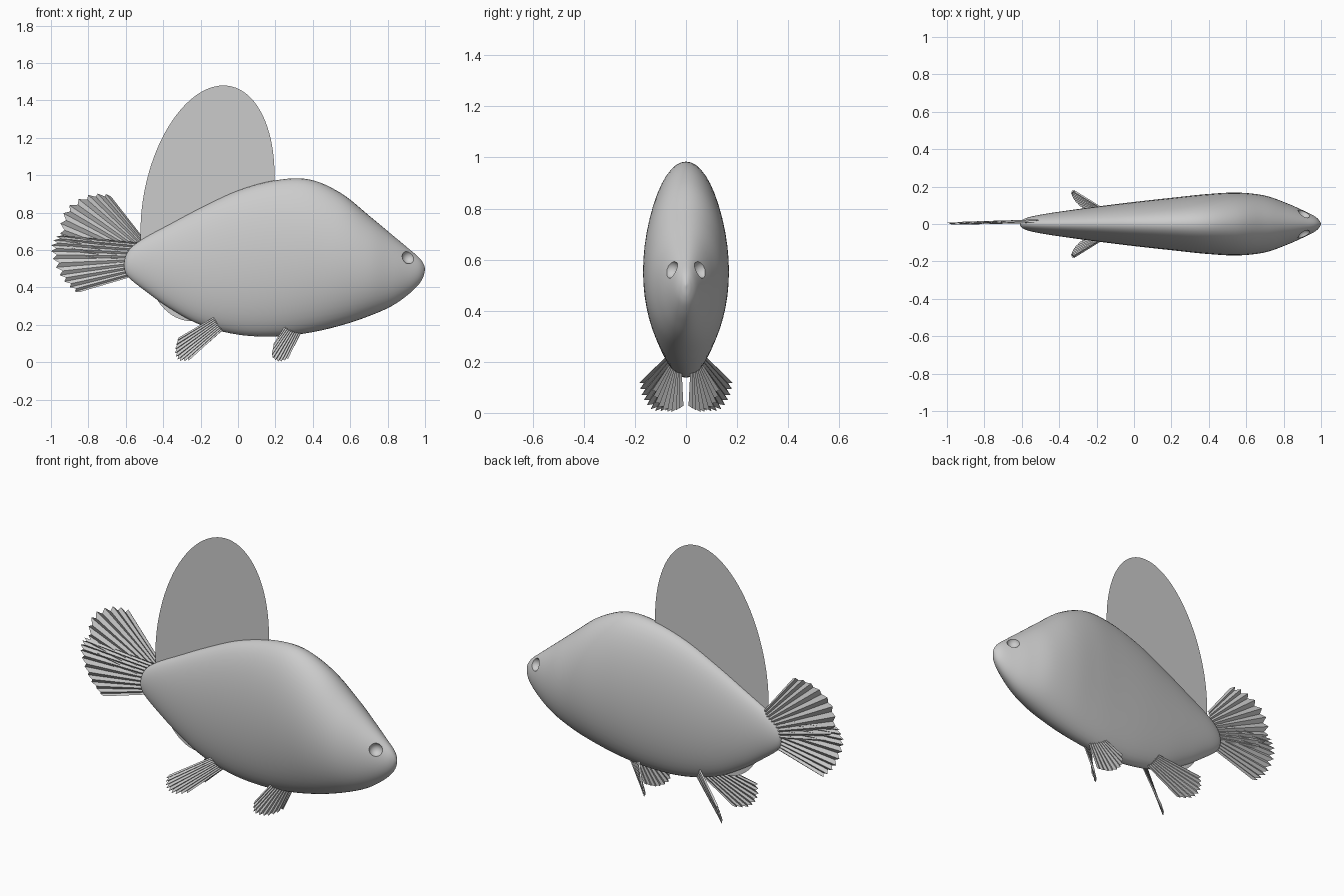
import bpy, bmesh, math
from mathutils import Vector

if "Cube" in bpy.data.objects:
    bpy.data.objects.remove(bpy.data.objects["Cube"])


def spline(pts, t):
    """Catmull-Rom through pts, t in 0..1."""
    n = len(pts) - 1
    i = min(int(t * n), n - 1)
    u = t * n - i
    p = [Vector(pts[max(0, min(n, k))]) for k in (i - 1, i, i + 1, i + 2)]
    return 0.5 * (2 * p[1] + (p[2] - p[0]) * u
                  + (2 * p[0] - 5 * p[1] + 4 * p[2] - p[3]) * u * u
                  + (3 * p[1] - p[0] - 3 * p[2] + p[3]) * u ** 3)


def make_object(name, bm):
    bmesh.ops.recalc_face_normals(bm, faces=bm.faces)
    mesh = bpy.data.meshes.new(name)
    bm.to_mesh(mesh)
    bm.free()
    obj = bpy.data.objects.new(name, mesh)
    bpy.context.collection.objects.link(obj)
    return obj


# Body: elliptical sections lofted along x (x, top z, bottom z, half width)
stations = [
    (-0.61, 0.525, 0.515, 0.002), (-0.60, 0.57, 0.475, 0.02),
    (-0.57, 0.615, 0.44, 0.034), (-0.50, 0.665, 0.385, 0.05),
    (-0.37, 0.735, 0.292, 0.07), (-0.20, 0.825, 0.20, 0.093),
    (0.00, 0.918, 0.148, 0.118), (0.20, 0.973, 0.138, 0.14),
    (0.38, 0.978, 0.158, 0.159), (0.55, 0.905, 0.197, 0.168),
    (0.70, 0.785, 0.247, 0.152), (0.82, 0.685, 0.30, 0.11),
    (0.91, 0.61, 0.362, 0.07), (0.965, 0.563, 0.415, 0.042),
    (0.99, 0.53, 0.455, 0.02), (1.00, 0.502, 0.495, 0.002)]
SIDES, RINGS = 48, 90
bm = bmesh.new()
rings = []
for k in range(RINGS + 1):
    x, top, bot, w = spline(stations, k / RINGS)
    rings.append([bm.verts.new((x, w * math.cos(a), (top + bot) / 2 + (top - bot) / 2 * math.sin(a)))
                  for a in (2 * math.pi * j / SIDES for j in range(SIDES))])
for r, s in zip(rings, rings[1:]):
    for j in range(SIDES):
        q = (j + 1) % SIDES
        bm.faces.new((r[j], r[q], s[q], s[j]))
bm.faces.new(rings[0])
bm.faces.new(rings[-1])
body = make_object("body", bm)

# Eye sockets: spherical hollows cut into both cheeks
bpy.context.view_layer.objects.active = body
for side in (-1, 1):
    bpy.ops.mesh.primitive_uv_sphere_add(segments=32, ring_count=16, radius=0.036,
                                         location=(0.912, side * 0.062, 0.563))
    cutter = bpy.context.object
    cutter.name = "eye_cutter"
    cutter.hide_render = True
    mod = body.modifiers.new("eye_socket", 'BOOLEAN')
    mod.operation = 'DIFFERENCE'
    mod.solver = 'EXACT'
    mod.object = cutter
    bpy.context.view_layer.objects.active = body
    bpy.ops.object.modifier_apply(modifier=mod.name)
    bpy.data.objects.remove(cutter)
bpy.ops.object.select_all(action='DESELECT')
body.select_set(True)
bpy.ops.object.shade_smooth_by_angle(angle=math.radians(35))

# Dorsal fin: flat slanted ellipse standing on the centre line
bm = bmesh.new()
bm.faces.new([bm.verts.new((-0.163 + 0.348 * math.cos(a) + 0.085 * math.sin(a), 0,
                            0.85 + 0.63 * math.sin(a)))
              for a in (2 * math.pi * j / 96 for j in range(96))])
make_object("dorsal_fin", bm)


def pleated_fin(name, base, tips, rays, depth, mirror=False):
    """Accordion-folded fan from a base line to a curved, serrated edge."""
    bm = bmesh.new()
    b0, b1 = Vector(base[0]), Vector(base[1])
    normal = (b1 - b0).cross(spline(tips, 0.5) - b0).normalized()
    for side in ((1, -1) if mirror else (1,)):
        prev = None
        for k in range(rays * 2 + 1):
            t = k / (rays * 2)
            fold = depth if k % 2 else -depth
            b = b0.lerp(b1, t)
            e = b.lerp(spline(tips, t), 1.0 if k % 2 else 0.94)
            pair = []
            for p, f in ((b, 0.6), (e, 1.0)):
                v = p + normal * fold * f
                pair.append(bm.verts.new((v.x, v.y * side, v.z)))
            if prev:
                bm.faces.new((prev[0], prev[1], pair[1], pair[0]))
            prev = pair
    return make_object(name, bm)


# Tail: two overlapping fans
pleated_fin("tail_upper", [(-0.51, 0.022, 0.67), (-0.57, 0.015, 0.52)],
            [(-0.69, 0.012, 0.90), (-0.80, 0.01, 0.895), (-0.92, 0.006, 0.82),
             (-0.95, 0.005, 0.69), (-0.88, 0.006, 0.58)], 10, 0.006)
pleated_fin("tail_lower", [(-0.52, 0.012, 0.64), (-0.56, 0.008, 0.46)],
            [(-0.97, 0.002, 0.68), (-1.00, 0.002, 0.60), (-0.95, 0.003, 0.46),
             (-0.865, 0.004, 0.37)], 10, 0.006)

# Paired belly fins, mirrored left and right
pleated_fin("rear_belly_fins", [(-0.13, 0.06, 0.24), (-0.07, 0.015, 0.18)],
            [(-0.325, 0.18, 0.125), (-0.34, 0.165, 0.06), (-0.32, 0.125, 0.01),
             (-0.26, 0.07, 0.01)], 9, 0.006, True)
pleated_fin("front_belly_fins", [(0.25, 0.065, 0.19), (0.34, 0.02, 0.16)],
            [(0.19, 0.13, 0.095), (0.18, 0.11, 0.03), (0.22, 0.06, 0.003),
             (0.27, 0.015, 0.02)], 9, 0.006, True)
